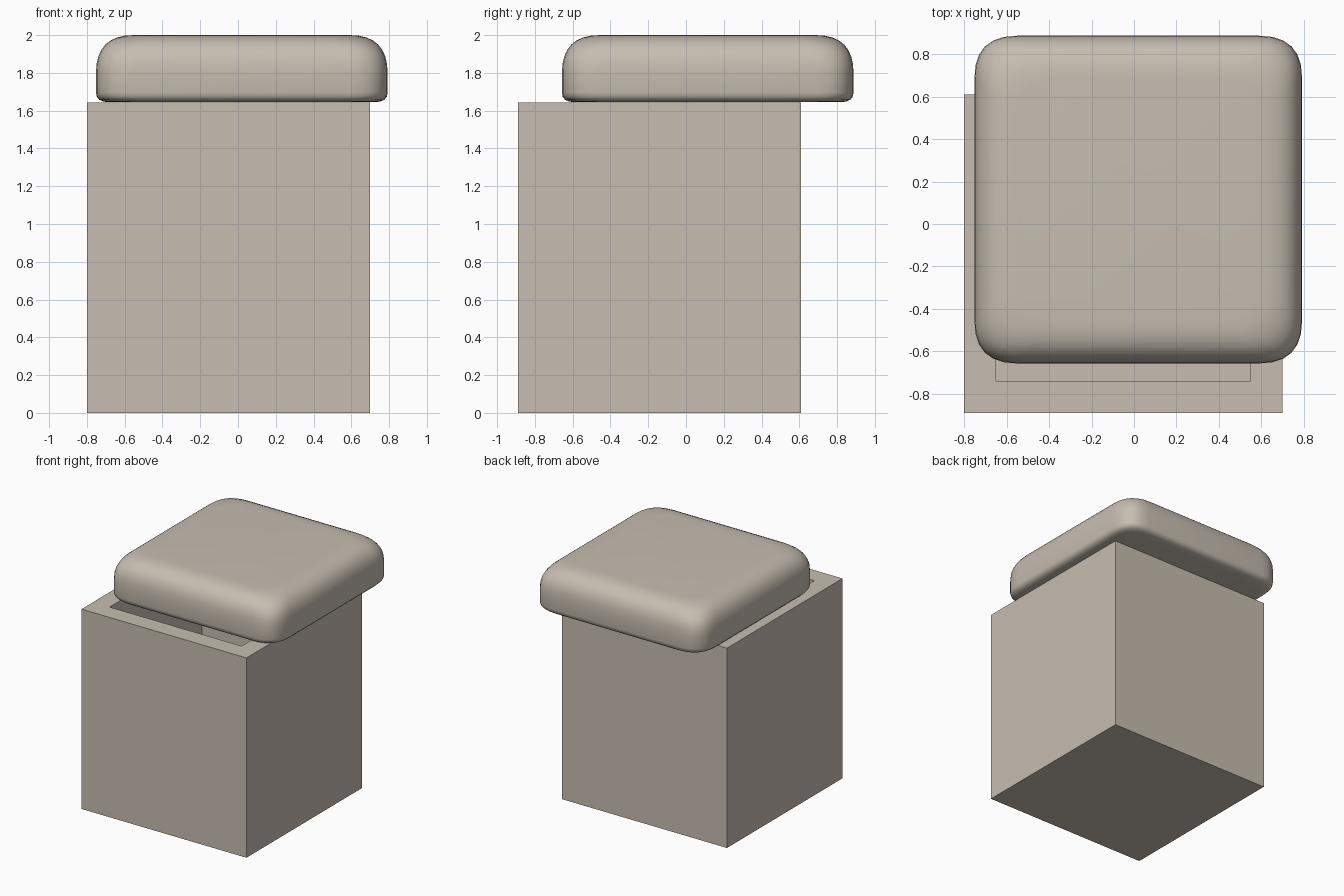
import bpy, bmesh, math

if "Cube" in bpy.data.objects:
    bpy.data.objects.remove(bpy.data.objects["Cube"])

stone = bpy.data.materials.new("warm grey stone")
stone.diffuse_color = (0.57, 0.51, 0.44, 1)
stone.use_nodes = True
stone.node_tree.nodes["Principled BSDF"].inputs["Base Color"].default_value = stone.diffuse_color


def make_object(name, bm):
    bmesh.ops.recalc_face_normals(bm, faces=bm.faces)
    me = bpy.data.meshes.new(name)
    bm.to_mesh(me)
    bm.free()
    ob = bpy.data.objects.new(name, me)
    bpy.context.collection.objects.link(ob)
    me.materials.append(stone)
    return ob


def loft(bm, loops):
    """Skin a list of closed point loops and cap both ends."""
    rings = [[bm.verts.new(p) for p in lp] for lp in loops]
    for a, b in zip(rings, rings[1:]):
        n = len(a)
        for i in range(n):
            j = (i + 1) % n
            bm.faces.new((a[i], a[j], b[j], b[i]))
    bm.faces.new(rings[0][::-1])
    bm.faces.new(rings[-1])


def square(cx, cy, h, z):
    return [(cx + sx * h, cy + sy * h, z)
            for sx, sy in ((-1, -1), (1, -1), (1, 1), (-1, 1))]


def soft_square(cx, cy, h, z, r, steps=6):
    """Square with parabolic rounded corners."""
    pts = []
    for k in range(4):
        c, s = round(math.cos(k * math.pi / 2)), round(math.sin(k * math.pi / 2))
        for i in range(steps + 1):
            t = i / steps
            x, y = h - r * t * t, h - r * (1 - t) ** 2
            pts.append((cx + c * x - s * y, cy + s * x + c * y, z))
    return pts


# Hollow box, open at the top
bm = bmesh.new()
loft(bm, [square(-0.05, -0.14, h, z) for h, z in
          ((0.75, 0), (0.75, 1.643), (0.60, 1.643), (0.60, 0.15))])
make_object("open_box", bm)

# Soft cushion-like lid, pushed off to the back right corner
H, Z0, Z1 = 0.772, 1.645, 2.0
profile = []
for i in range(5):
    t = i / 4
    profile.append((0.07 * (1 - t) ** 2, Z0 + 0.05 * t * t))
for i in range(9):
    t = i / 8
    profile.append((0.2 * t * t, Z1 - 0.2 * (1 - t) ** 2))
bm = bmesh.new()
loft(bm, [soft_square(0.02, 0.115, H - d, z, 0.2) for d, z in profile])
lid = make_object("lid", bm)
bpy.context.view_layer.objects.active = lid
lid.select_set(True)
bpy.ops.object.shade_smooth_by_angle(angle=math.radians(40))
